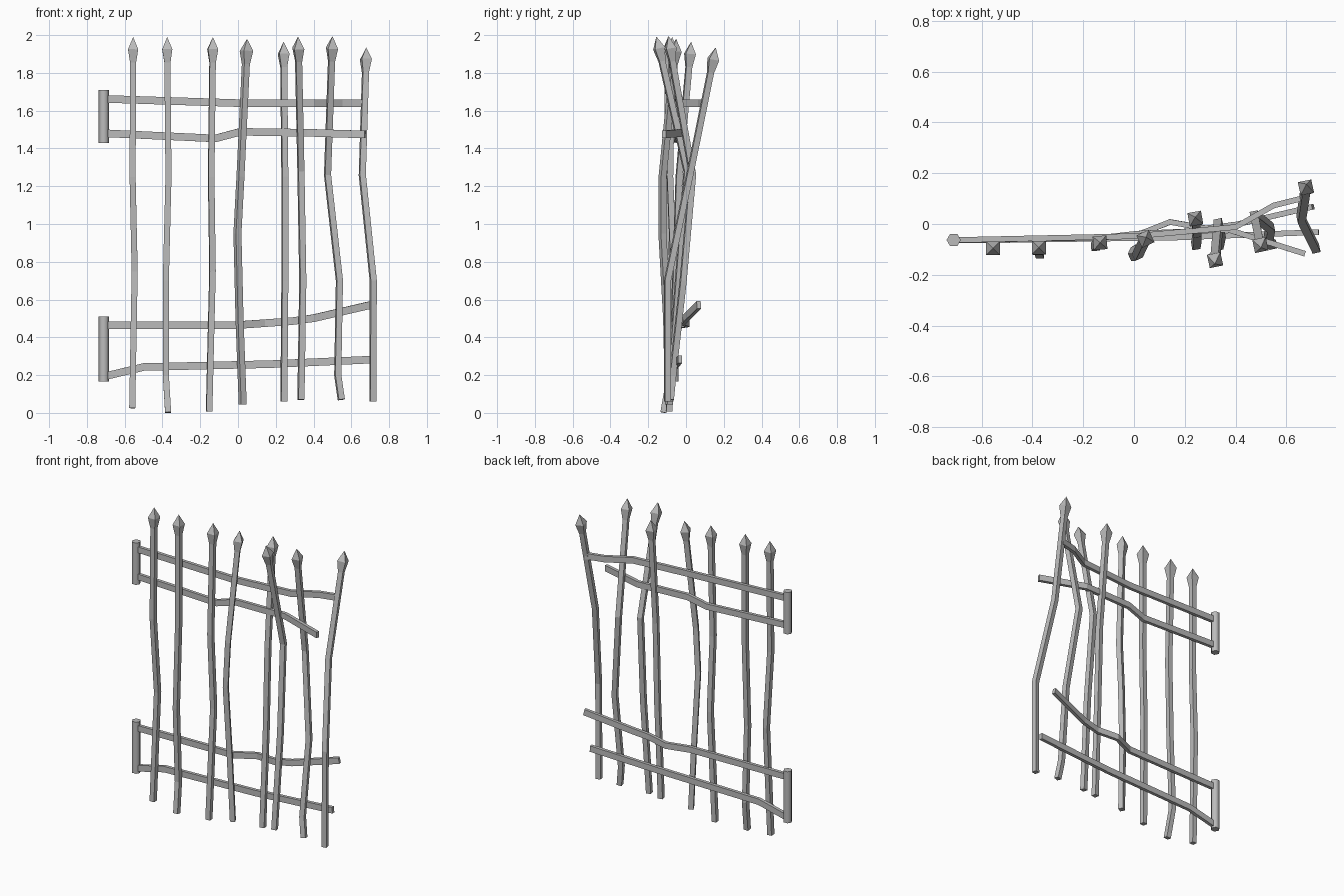
import bpy
import bmesh
from math import cos, sin, pi, radians
from mathutils import Vector

cube = bpy.data.objects.get("Cube")
if cube:
    bpy.data.objects.remove(cube, do_unlink=True)


def make_material(name, colour):
    mat = bpy.data.materials.new(name)
    mat.use_nodes = True
    mat.diffuse_color = colour
    mat.node_tree.nodes["Principled BSDF"].inputs["Base Color"].default_value = colour
    return mat


iron = make_material("grey iron", (0.5, 0.5, 0.5, 1))


def sweep(name, path, sizes, side, roll=0.0, pointed=False):
    """Sweep a rectangular section along a path, with a half width and half depth per point."""
    points = [Vector(p) for p in path]
    bm = bmesh.new()
    rings = []
    last = len(points) - 1
    for i, (point, (width, depth)) in enumerate(zip(points, sizes)):
        ahead = points[min(i + 1, last)] - point
        behind = point - points[max(i - 1, 0)]
        tangent = (ahead.normalized() + behind.normalized()).normalized()
        u = (side - tangent * side.dot(tangent)).normalized()
        v = tangent.cross(u)
        u, v = u * cos(roll) + v * sin(roll), v * cos(roll) - u * sin(roll)
        if pointed and i == last:
            rings.append([bm.verts.new(point)])
        else:
            corners = ((-1, -1), (1, -1), (1, 1), (-1, 1))
            rings.append([bm.verts.new(point + u * a * width + v * b * depth)
                          for a, b in corners])
    for low, high in zip(rings, rings[1:]):
        for k in range(4):
            n = (k + 1) % 4
            top = [high[0]] if len(high) == 1 else [high[n], high[k]]
            bm.faces.new([low[k], low[n]] + top)
    bm.faces.new(rings[0][::-1])
    if not pointed:
        bm.faces.new(rings[-1])
    bmesh.ops.recalc_face_normals(bm, faces=bm.faces)
    mesh = bpy.data.meshes.new(name)
    bm.to_mesh(mesh)
    bm.free()
    mesh.materials.append(iron)
    obj = bpy.data.objects.new(name, mesh)
    bpy.context.collection.objects.link(obj)
    return obj


def upright(name, path, roll):
    """Bent bar ending in a spear head; the last path point is the tip."""
    tip = Vector(path[-1])
    direction = (tip - Vector(path[-2])).normalized()
    shaft = path[:-1]
    head = [tip - direction * 0.135, tip - direction * 0.065, tip]
    bar, wide = (0.016, 0.016), (0.027, 0.027)
    sizes = [bar] * (len(shaft) + 1) + [wide, wide]
    sweep(name, shaft + head, sizes, Vector((1, 0, 0)), radians(roll), pointed=True)


# Upright bars: roll in degrees, then points from the foot to the tip
uprights = [
    (0, [(-.56, -.098, .025), (-.547, -.07, .75), (-.558, -.1, 1.25), (-.555, -.095, 1.99)]),
    (0, [(-.37, -.12, .002), (-.382, -.085, .2), (-.382, -.107, .7), (-.368, -.103, 1.25),
         (-.375, -.092, 1.99)]),
    (5, [(-.153, -.09, .008), (-.135, -.065, .75), (-.142, -.085, 1.25), (-.133, -.073, 1.99)]),
    (25, [(.025, -.09, .045), (.008, -.1, .5), (-.003, -.125, .95), (.013, -.124, 1.25),
          (.048, -.052, 1.98)]),
    (10, [(.243, -.085, .06), (.248, -.055, .7), (.248, -.037, 1.25), (.241, .027, 1.965)]),
    (12, [(.333, -.088, .07), (.343, -.04, .7), (.333, .005, 1.28), (.318, -.157, 1.993)]),
    (12, [(.547, -.083, .07), (.528, -.07, .2), (.537, -.015, .7), (.474, .035, 1.26),
          (.493, -.062, 1.8), (.5, -.093, 1.995)]),
    (12, [(.714, -.098, .06), (.716, -.098, .7), (.658, .02, 1.26), (.679, .157, 1.935)]),
]
for number, (roll, path) in enumerate(uprights, 1):
    upright(f"upright_bar_{number}", path, roll)

# Cross rails, running from the hinge side to the free side
rails = {
    "top_rail": [(-.7, -.063, 1.662), (0, -.048, 1.64), (.4, -.012, 1.64),
                 (.55, .073, 1.64), (.67, .103, 1.64)],
    "upper_rail": [(-.7, -.063, 1.48), (-.12, -.053, 1.453), (.012, -.038, 1.488),
                   (.37, -.022, 1.483), (.673, -.117, 1.474)],
    "lower_rail": [(-.7, -.063, .465), (0, -.048, .465), (.142, .008, .475),
                   (.282, -.017, .485), (.403, -.002, .502), (.705, .068, .572)],
    "bottom_rail": [(-.7, -.063, .195), (-.5, -.063, .243), (.17, -.053, .258),
                    (.728, -.032, .283)],
}
for name, path in rails.items():
    sweep(name, path, [(0.02, 0.011)] * len(path), Vector((0, 0, 1)))

# Hinge sleeves
for name, low, high in (("upper_hinge", 1.43, 1.71), ("lower_hinge", 0.165, 0.51)):
    bpy.ops.mesh.primitive_cylinder_add(
        vertices=6, radius=0.028, depth=high - low,
        location=(-0.71, -0.063, (low + high) / 2), rotation=(0, 0, pi / 6))
    sleeve = bpy.context.object
    sleeve.name = name
    sleeve.data.materials.append(iron)
    bpy.ops.object.shade_smooth_by_angle(angle=radians(70))
